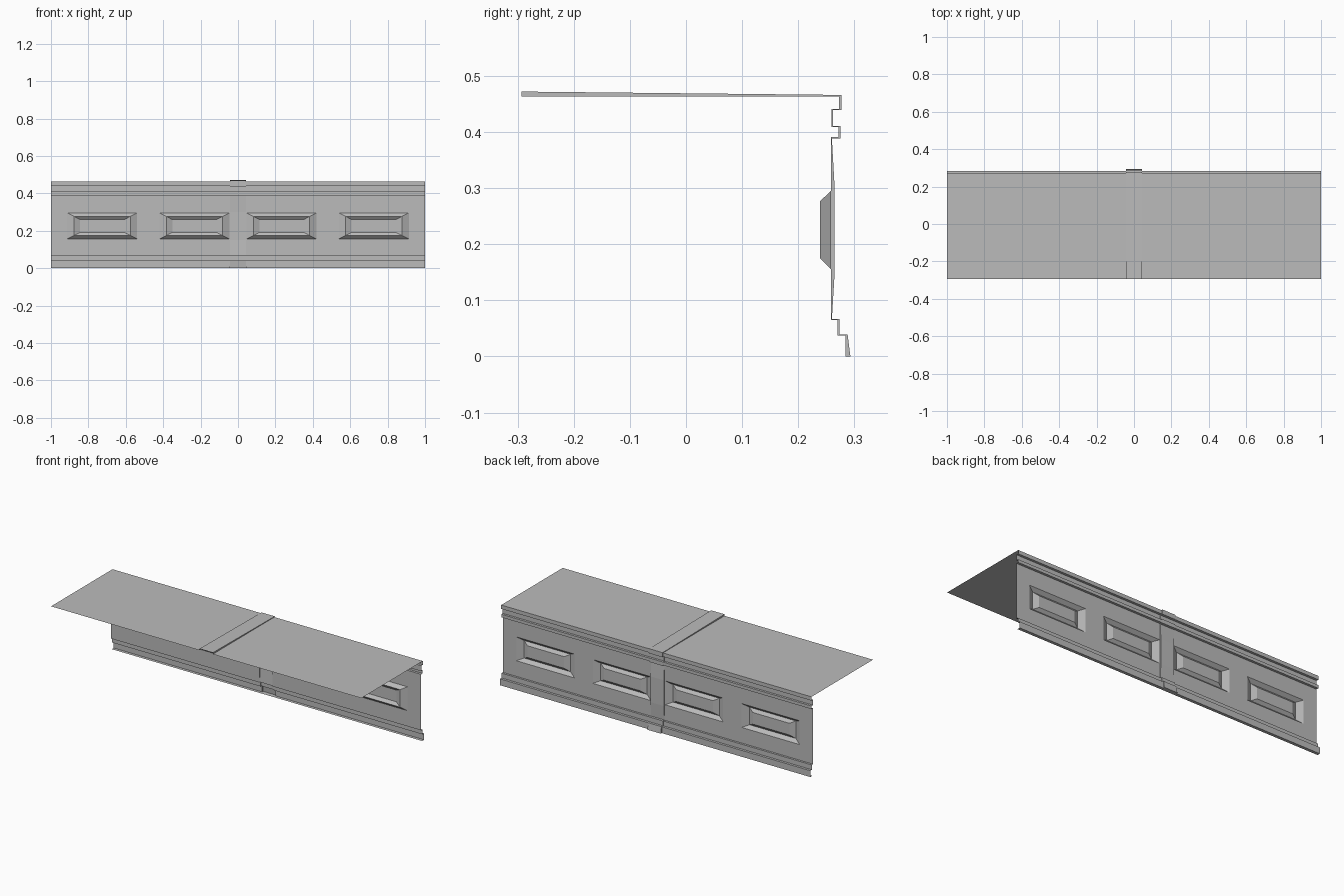
import bpy
import bmesh

if "Cube" in bpy.data.objects:
    bpy.data.objects.remove(bpy.data.objects["Cube"], do_unlink=True)

GREY = (0.5, 0.5, 0.5, 1.0)
mat = bpy.data.materials.new("plain grey")
mat.use_nodes = True
mat.diffuse_color = GREY
mat.node_tree.nodes["Principled BSDF"].inputs["Base Color"].default_value = GREY

# Sheet cross-sections (y, z): top front edge, over the cornice, down to the foot lip
PLAIN = [(-.293, .463), (.273, .463), (.273, .441), (.259, .441), (.259, .409),
         (.272, .409), (.272, .391), (.258, .391), (.258, .295), (.258, .156),
         (.258, .065), (.270, .065), (.270, .037), (.284, .037), (.284, 0), (.266, 0)]
BAND = [(-.293, .472), (.277, .466), (.277, .439), (.262, .439), (.262, .411),
        (.275, .411), (.275, .388), (.260, .388), (.265, .300), (.265, .150),
        (.260, .067), (.274, .067), (.274, .039), (.288, .039), (.293, 0), (.266, 0)]
PANEL_ROW = 8          # profile segment that holds the panels
BAND_HALF = .043
PANEL_HALF = .187
PANEL_CENTRES = (.233, .726)


def finish(name, bm):
    bmesh.ops.remove_doubles(bm, verts=bm.verts, dist=1e-5)
    mesh = bpy.data.meshes.new(name)
    bm.to_mesh(mesh)
    bm.free()
    mesh.materials.append(mat)
    obj = bpy.data.objects.new(name, mesh)
    bpy.context.collection.objects.link(obj)
    return obj


def loft(name, stations, is_hole=lambda x, row: False):
    """Skin cross-sections placed along x, leaving out the hole cells."""
    bm = bmesh.new()
    rows = [[bm.verts.new((x, y, z)) for y, z in prof] for x, prof in stations]
    for i in range(len(rows) - 1):
        a, b = rows[i], rows[i + 1]
        mid = (stations[i][0] + stations[i + 1][0]) / 2
        for j in range(len(a) - 1):
            if not is_hole(mid, j):
                bm.faces.new((a[j], b[j], b[j + 1], a[j + 1]))
    return finish(name, bm)


def panel_hole(x, row):
    return row == PANEL_ROW and any(abs(abs(x) - c) < PANEL_HALF for c in PANEL_CENTRES)


def panel(name, cx):
    """Sunken frame with a raised, bevelled centre."""
    bm = bmesh.new()
    cz = (.295 + .156) / 2
    rings = []
    for hx, hz, y in ((PANEL_HALF, .0695, .258), (.150, .051, .239), (.118, .034, .253)):
        corners = ((-hx, hz), (hx, hz), (hx, -hz), (-hx, -hz))
        rings.append([bm.verts.new((cx + dx, y, cz + dz)) for dx, dz in corners])
    for outer, inner in zip(rings, rings[1:]):
        for k in range(4):
            n = (k + 1) % 4
            bm.faces.new((outer[k], outer[n], inner[n], inner[k]))
    bm.faces.new(rings[-1])
    return finish(name, bm)


# Plain sheet on each side of the band, with its panels
for side, sign in (("left", 1), ("right", -1)):
    cuts = [BAND_HALF, 1.0]
    for n, c in enumerate(PANEL_CENTRES):
        cuts += [c - PANEL_HALF, c + PANEL_HALF]
        panel(f"{side}_panel_{n + 1}", sign * c)
    loft(f"{side}_sheet", [(x, PLAIN) for x in sorted(sign * c for c in cuts)], panel_hole)

# Raised band across the middle, with its side steps
loft("middle_band", [(-BAND_HALF, PLAIN), (-BAND_HALF, BAND),
                     (BAND_HALF, BAND), (BAND_HALF, PLAIN)])
